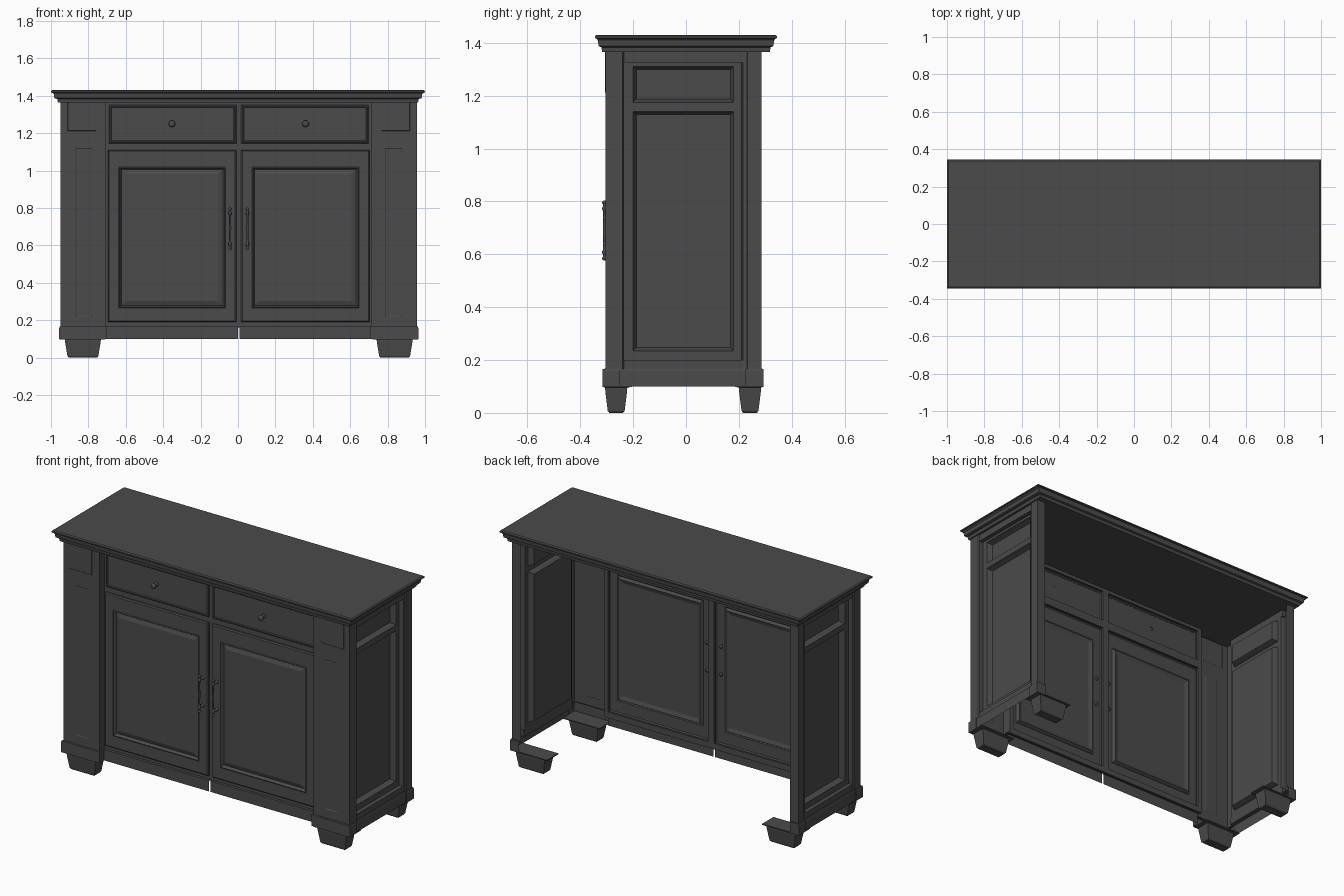
import bpy, bmesh, math

if "Cube" in bpy.data.objects:
    bpy.data.objects.remove(bpy.data.objects["Cube"])

# black painted finish
paint = bpy.data.materials.new("black_paint")
paint.diffuse_color = (.07, .07, .07, 1)
paint.use_nodes = True
paint.node_tree.nodes["Principled BSDF"].inputs["Base Color"].default_value = paint.diffuse_color

def finish(name, verts, faces, mirror=True, smooth=False):
    me = bpy.data.meshes.new(name)
    me.from_pydata(verts, [], faces)
    me.materials.append(paint)
    bm = bmesh.new()
    bm.from_mesh(me)
    bmesh.ops.recalc_face_normals(bm, faces=bm.faces)
    for f in bm.faces:
        f.smooth = smooth
    bm.to_mesh(me)
    bm.free()
    ob = bpy.data.objects.new(name, me)
    bpy.context.collection.objects.link(ob)
    if mirror:
        m = ob.modifiers.new("mirror", 'MIRROR')
        m.use_mirror_merge = False
        ob.location.x = .004  # carcass sits slightly off the top's centre
    return ob

def to_axis(u, v, d, axis):
    return {'x': (d, u, v), 'y': (u, d, v), 'z': (u, v, d)}[axis]

# nested rectangles (u0, u1, v0, v1, depth) joined in order
def rings(name, axis, rects, cap_start=False, cap_end=True, mirror=True):
    verts, faces = [], []
    for u0, u1, v0, v1, d in rects:
        verts += [to_axis(u, v, d, axis) for u, v in ((u0, v0), (u1, v0), (u1, v1), (u0, v1))]
    for i in range(len(rects) - 1):
        for k in range(4):
            a, b = 4 * i + k, 4 * i + (k + 1) % 4
            faces.append((a, b, b + 4, a + 4))
    n = len(verts)
    if cap_start:
        faces.append((3, 2, 1, 0))
    if cap_end:
        faces.append((n - 4, n - 3, n - 2, n - 1))
    return finish(name, verts, faces, mirror)

def box(name, x0, x1, y0, y1, z0, z1):
    return rings(name, 'z', [(x0, x1, y0, y1, z0), (x0, x1, y0, y1, z1)], True)

# upright sheet following a plan outline
def wall(name, pts, z0, z1):
    n = len(pts)
    verts = [(x, y, z) for z in (z0, z1) for x, y in pts]
    return finish(name, verts, [(i, i + 1, n + i + 1, n + i) for i in range(n - 1)])

# turned part: profile of (radius, distance) about an axis
def lathe(name, profile, origin, axis, n=16):
    verts, faces = [], []
    for r, d in profile:
        for k in range(n):
            a = 2 * math.pi * k / n
            p = to_axis(r * math.cos(a), r * math.sin(a), d, axis)
            verts.append(tuple(p[i] + origin[i] for i in range(3)))
    for i in range(len(profile) - 1):
        for k in range(n):
            a, b = i * n + k, i * n + (k + 1) % n
            faces.append((a, b, b + n, a + n))
    faces.append(tuple(range(n)))
    faces.append(tuple(range(len(verts) - n, len(verts))))
    return finish(name, verts, faces, True, True)

# moulded top slab
rings("table_top", 'z', [(-hx, hx, -hy, hy, z) for hx, hy, z in (
    (.963, .317, 1.365), (.966, .32, 1.383), (.982, .33, 1.387), (.985, .334, 1.41),
    (.99, .337, 1.415), (1, .345, 1.418), (1, .345, 1.425), (.993, .338, 1.43))],
    cap_start=True, mirror=False)

# front pilasters: side returns and shallow panelled faces
wall("pilaster_inner_side", [(.71, -.25), (.71, -.305)], .165, 1.37)
wall("pilaster_outer_side", [(.952, -.305), (.952, -.24), (.945, -.235), (.92, -.235)], .165, 1.37)
rings("pilaster_lower_face", 'y', [
    (.71, .952, .165, 1.21, -.305), (.783, .872, .22, 1.12, -.305),
    (.787, .868, .224, 1.116, -.3025)])
rings("pilaster_upper_face", 'y', [
    (.71, .952, 1.21, 1.37, -.305), (.762, .915, 1.212, 1.365, -.305),
    (.764, .913, 1.214, 1.363, -.307)])

# back posts
wall("back_post", [(.92, .21), (.945, .215), (.947, .23), (.952, .233), (.952, .285), (.895, .285)],
     .165, 1.37)

# side panels with rails
for name, z0, z1, p0, p1 in (("lower", .2, 1.157, .235, 1.14), ("upper", 1.157, 1.325, 1.175, 1.31)):
    rings("side_%s_panel" % name, 'x', [
        (-.235, .21, z0, z1, .92), (-.2, .18, p0, p1, .92),
        (-.195, .175, p0 + .005, p1 - .005, .905), (-.188, .168, p0 + .012, p1 - .012, .888)])
box("side_bottom_rail", .92, .945, -.24, .22, .16, .2)
box("side_top_rail", .92, .945, -.24, .22, 1.325, 1.37)

# face frame behind doors and drawers
for name, z0, z1 in (("bottom", .16, .195), ("middle", 1.105, 1.155), ("top", 1.345, 1.37)):
    box("face_frame_%s_rail" % name, 0, .71, -.258, -.245, z0, z1)
box("face_frame_centre_stile", 0, .02, -.258, -.245, .16, 1.37)
box("face_frame_outer_stile", .685, .71, -.258, -.245, .16, 1.37)

# doors with raised panels
rings("door", 'y', [
    (.013, .70, .19, 1.11, -.25), (.013, .70, .19, 1.11, -.268),
    (.019, .694, .196, 1.104, -.274), (.07, .642, .265, 1.02, -.274),
    (.075, .637, .27, 1.015, -.278), (.085, .627, .28, 1.005, -.262),
    (.108, .604, .303, .982, -.27)])

# drawer fronts
rings("drawer_front", 'y', [
    (.013, .695, 1.145, 1.352, -.25), (.013, .695, 1.145, 1.352, -.266),
    (.019, .689, 1.151, 1.346, -.274), (.024, .684, 1.156, 1.341, -.274),
    (.028, .680, 1.16, 1.337, -.270)])

# drawer knobs
lathe("drawer_knob", [(.012, 0), (.012, -.004), (.006, -.007), (.006, -.018), (.014, -.022),
                      (.018, -.028), (.014, -.034), (.006, -.037)], (.357, -.27, 1.25), 'y')

# door handles: turned bar on two stems
half = [(.006, 0), (.005, .05), (.006, .075), (.01, .08), (.01, .086), (.006, .09),
        (.005, .098), (.009, .103), (.009, .109), (.003, .113)]
lathe("handle_bar", [(r, -d) for r, d in reversed(half[1:])] + half, (.046, -.308, .69), 'z', 12)
for z in (.607, .773):
    lathe("handle_stem", [(.011, 0), (.011, -.004), (.006, -.007), (.006, -.036)],
          (.046, -.27, z), 'y', 12)

# plinth: band of boards around the front and sides, split at the centre
outer = [(.005, -.272), (.705, -.272), (.705, -.315), (.96, -.315), (.96, -.25), (.954, -.25),
         (.954, .225), (.96, .225), (.96, .293), (.90, .293)]
inner = [(.005, -.25), (.715, -.25), (.715, -.30), (.943, -.30), (.943, -.25), (.925, -.25),
         (.925, .225), (.925, .225), (.925, .28), (.90, .28)]
n = len(outer)
levels = [(outer, .10), (outer, .158), ([(x - .003, y) for x, y in outer], .166), (inner, .168)]
verts = [(x, y, z) for pts, z in levels for x, y in pts]
finish("plinth", verts, [(l * n + i, l * n + i + 1, l * n + n + i + 1, l * n + n + i)
                         for l in range(len(levels) - 1) for i in range(n - 1)])

# tapered feet with mounting plates
for name, y0, y1, p0, p1 in (("front_foot", -.306, -.222, -.315, -.205),
                             ("back_foot", .2, .284, .185, .293)):
    rings(name, 'z', [
        (.715, .958, p0, p1, .104), (.715, .958, p0, p1, .098), (.737, .93, y0, y1, .096),
        (.739, .928, y0 + .001, y1 - .001, .08), (.751, .916, y0 + .01, y1 - .01, .008),
        (.757, .91, y0 + .016, y1 - .016, 0)], cap_start=True)
